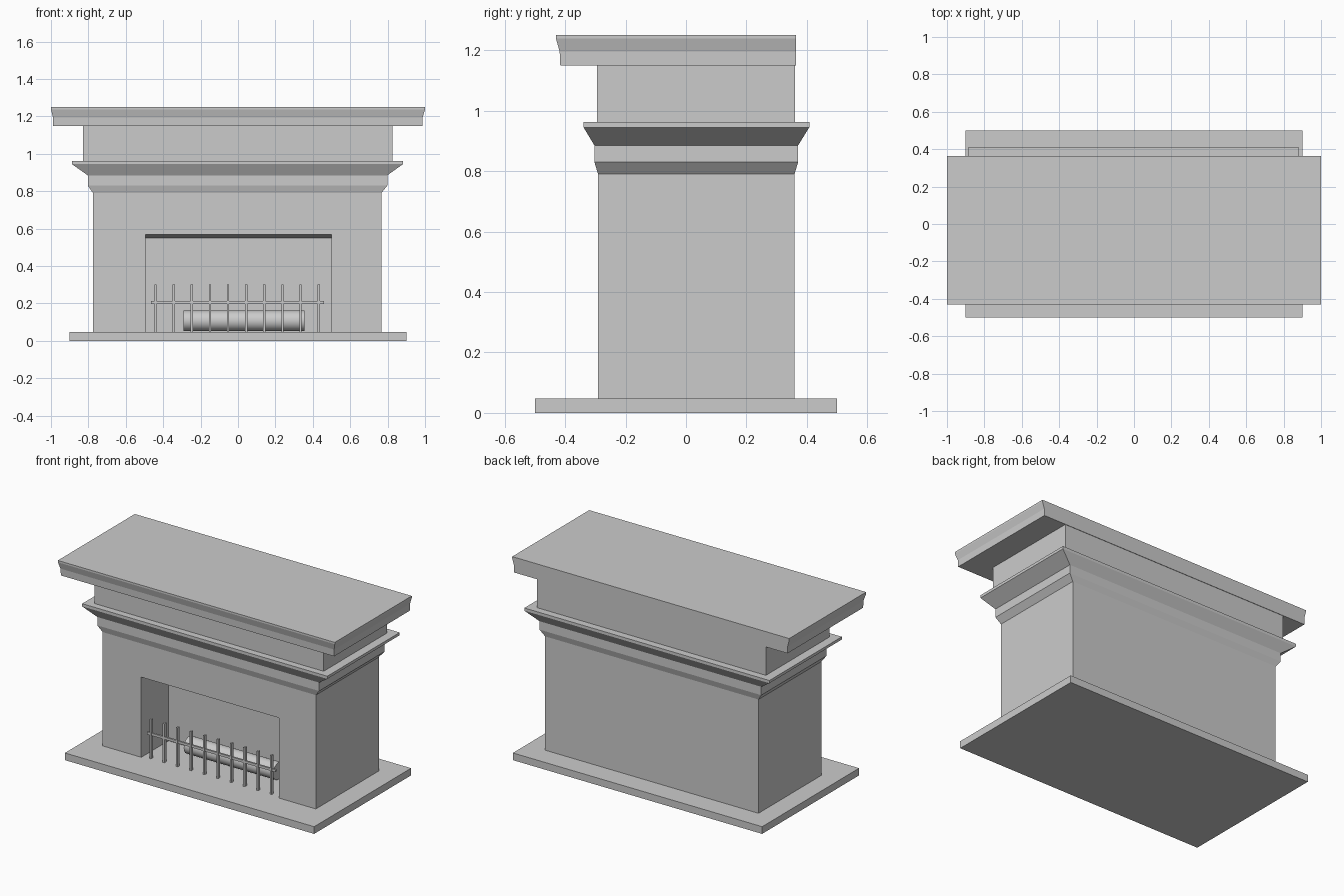
import bpy, bmesh, math

if "Cube" in bpy.data.objects:
    bpy.data.objects.remove(bpy.data.objects["Cube"])


def make_object(name, bm):
    bmesh.ops.recalc_face_normals(bm, faces=bm.faces)
    mesh = bpy.data.meshes.new(name)
    bm.to_mesh(mesh)
    bm.free()
    obj = bpy.data.objects.new(name, mesh)
    bpy.context.collection.objects.link(obj)
    return obj


def loft(name, rings):
    """Stack rectangular sections (x0, x1, y0, y1, z) into a closed solid."""
    bm = bmesh.new()
    loops = [[bm.verts.new((x, y, z)) for x, y in
              ((x0, y0), (x1, y0), (x1, y1), (x0, y1))]
             for x0, x1, y0, y1, z in rings]
    for a, b in zip(loops, loops[1:]):
        for i in range(4):
            j = (i + 1) % 4
            bm.faces.new((a[i], a[j], b[j], b[i]))
    bm.faces.new(loops[0])
    bm.faces.new(loops[-1])
    return make_object(name, bm)


def box(name, x0, x1, y0, y1, z0, z1):
    return loft(name, [(x0, x1, y0, y1, z0), (x0, x1, y0, y1, z1)])


# Hearth slab
box("hearth_slab", -0.9, 0.9, -0.5, 0.5, 0, 0.047)

# Chimney breast, moulding, frieze and mantel shelf in one profile
surround = loft("fireplace_surround", [
    (-0.775, 0.766, -0.291, 0.359, 0.047),
    (-0.775, 0.766, -0.291, 0.359, 0.79),
    (-0.803, 0.798, -0.303, 0.371, 0.83),
    (-0.803, 0.798, -0.303, 0.371, 0.885),
    (-0.888, 0.882, -0.339, 0.408, 0.945),
    (-0.888, 0.882, -0.339, 0.408, 0.963),
    (-0.83, 0.825, -0.295, 0.361, 0.963),
    (-0.83, 0.825, -0.295, 0.361, 1.15),
    (-0.988, 0.986, -0.416, 0.364, 1.15),
    (-0.989, 0.987, -0.418, 0.364, 1.195),
    (-1.0, 1.0, -0.43, 0.364, 1.238),
    (-1.0, 1.0, -0.43, 0.364, 1.25),
])

# Firebox opening, with a ceiling that drops towards the back
cutter = box("firebox_cutter", -0.495, 0.5, -0.4, -0.01, 0.0, 0.55)
for v in cutter.data.vertices:
    if v.co.z > 0.5 and v.co.y < -0.3:
        v.co.z = 0.578
cutter.hide_render = True
cutter.hide_viewport = True
mod = surround.modifiers.new("firebox", 'BOOLEAN')
mod.operation = 'DIFFERENCE'
mod.solver = 'EXACT'
mod.object = cutter

# Fire grate: upright bars and a cross rail
for i in range(10):
    x = -0.441 + i * 0.0969
    box(f"grate_bar_{i + 1}", x - 0.006, x + 0.006, -0.277, -0.257, 0.045, 0.302)
box("grate_rail", -0.466, 0.461, -0.273, -0.261, 0.198, 0.214)

# Log
bpy.ops.mesh.primitive_cylinder_add(
    vertices=32, radius=0.055, depth=0.645,
    location=(0.032, -0.09, 0.108), rotation=(0, math.pi / 2, 0))
log = bpy.context.object
log.name = "fire_log"
bpy.ops.object.shade_smooth_by_angle(angle=math.radians(40))
